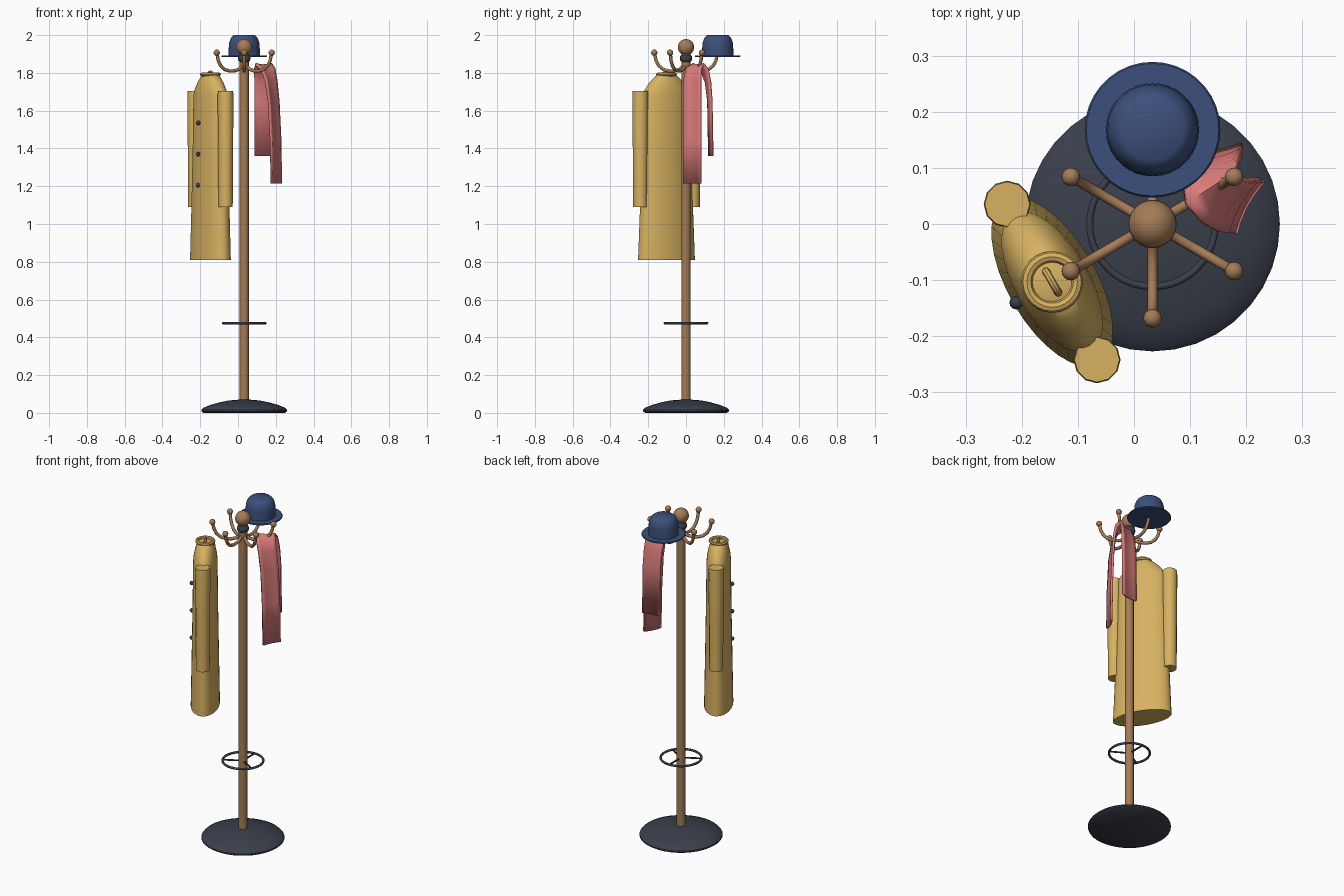
import bpy, bmesh, math
from mathutils import Vector

if "Cube" in bpy.data.objects:
    bpy.data.objects.remove(bpy.data.objects["Cube"])

PX, PY = 0.033, 0.0   # pole position


def mat(name, rgb):
    m = bpy.data.materials.new(name)
    m.diffuse_color = (*rgb, 1)
    m.use_nodes = True
    m.node_tree.nodes["Principled BSDF"].inputs["Base Color"].default_value = m.diffuse_color
    return m


WOOD = mat("wood", (0.37, 0.20, 0.095))
CHARCOAL = mat("charcoal", (0.042, 0.050, 0.070))
MUSTARD = mat("mustard", (0.68, 0.44, 0.12))
ROSE = mat("rose", (0.72, 0.20, 0.20))
NAVY = mat("navy", (0.045, 0.080, 0.20))


def finish(name, bm, material, angle=40):
    bmesh.ops.recalc_face_normals(bm, faces=bm.faces)
    me = bpy.data.meshes.new(name)
    bm.to_mesh(me)
    bm.free()
    me.materials.append(material)
    me.shade_smooth()
    me.set_sharp_from_angle(angle=math.radians(angle))
    ob = bpy.data.objects.new(name, me)
    bpy.context.collection.objects.link(ob)
    return ob


def loft(name, rings, material, close=False, angle=40):
    """Skin a list of point rings; cap the ends, or join them when close is set."""
    bm = bmesh.new()
    vs = [[bm.verts.new(p) for p in r] for r in rings]
    n = len(vs[0])
    pairs = list(zip(vs, vs[1:])) + ([(vs[-1], vs[0])] if close else [])
    for a, b in pairs:
        for i in range(n):
            j = (i + 1) % n
            bm.faces.new((a[i], a[j], b[j], b[i]))
    if not close:
        bm.faces.new(vs[0])
        bm.faces.new(vs[-1])
    return finish(name, bm, material, angle)


def oval(cx, cy, z, a, b, turn=0, n=32):
    """Ellipse ring at height z with half-axis a along the turn angle."""
    c, s = math.cos(turn), math.sin(turn)
    out = []
    for i in range(n):
        t = math.tau * i / n
        u, v = a * math.cos(t), b * math.sin(t)
        out.append((cx + u * c - v * s, cy + u * s + v * c, z))
    return out


def lathe(name, cx, cy, profile, material, n=32, angle=40):
    return loft(name, [oval(cx, cy, z, r, r, 0, n) for r, z in profile], material, angle=angle)


def ball(name, loc, r, material, u=20, v=12):
    bm = bmesh.new()
    bmesh.ops.create_uvsphere(bm, u_segments=u, v_segments=v, radius=r)
    bmesh.ops.translate(bm, verts=bm.verts, vec=loc)
    return finish(name, bm, material)


def tube(name, pts, r, material, close=False, n=10):
    """Round bar along a path lying in one plane."""
    pts = [Vector(p) for p in pts]
    k = len(pts)
    tans = []
    for i in range(k):
        a = pts[i - 1] if (close or i > 0) else pts[0]
        b = pts[(i + 1) % k] if (close or i < k - 1) else pts[-1]
        tans.append((b - a).normalized())
    side = Vector((0, 0, 1))
    for t in tans[1:]:
        c = tans[0].cross(t)
        if c.length > 0.05:
            side = c.normalized()
            break
    rings = []
    for p, t in zip(pts, tans):
        up = side.cross(t)
        rings.append([p + (side * math.cos(q) + up * math.sin(q)) * r
                      for q in (math.tau * j / n for j in range(n))])
    return loft(name, rings, material, close)


def polar(ang, r, z):
    return (PX + r * math.cos(ang), PY + r * math.sin(ang), z)


# Stand: weighted base, pole, collar and finial
lathe("base", PX, PY, [(0.215, 0), (0.227, 0.008), (0.227, 0.016), (0.217, 0.027), (0.18, 0.042),
                       (0.13, 0.056), (0.08, 0.066), (0.03, 0.07)], CHARCOAL, 36)
lathe("pole", PX, PY, [(0.024, 0.06), (0.024, 1.91)], WOOD, 20)
lathe("pole_collar", PX, PY, [(0.024, 1.858), (0.031, 1.866), (0.033, 1.876), (0.031, 1.888),
                              (0.024, 1.896)], CHARCOAL, 24)
ball("finial", (PX, PY, 1.936), 0.043, WOOD, 24, 16)

# Umbrella ring with three spokes
tube("umbrella_ring", [polar(math.tau * i / 40, 0.112, 0.475) for i in range(40)], 0.0065, CHARCOAL, True)
for i in range(3):
    a = math.radians(90 + 120 * i)
    tube(f"ring_spoke_{i}", [polar(a, 0.015, 0.475), polar(a, 0.112, 0.475)], 0.005, CHARCOAL, n=8)

# Six curved hooks with ball tips
HOOK = [(0.015, 1.835), (0.035, 1.818), (0.06, 1.811), (0.09, 1.81), (0.12, 1.818),
        (0.144, 1.838), (0.159, 1.866), (0.166, 1.9)]
for i in range(6):
    a = math.radians(30 + 60 * i)
    tube(f"hook_{i}", [polar(a, r, z) for r, z in HOOK], 0.009, WOOD)
    ball(f"hook_tip_{i}", polar(a, 0.168, 1.907), 0.0165, WOOD, 16, 10)

# Bowler hat on the rear hook
HX, HY = PX, 0.168
lathe("hat_brim", HX, HY, [(0.118, 1.884), (0.121, 1.888), (0.118, 1.893), (0.08, 1.893)], NAVY, 36)
lathe("hat_crown", HX, HY, [(0.083, 1.89), (0.082, 1.935), (0.080, 1.958), (0.075, 1.976),
                            (0.067, 1.99), (0.055, 2.0)], NAVY, 36)

# Coat hung on the left front hook, facing outwards
OUT = math.radians(210)
AX = math.radians(120)
CX, CY, _ = polar(OUT, 0.2066, 0)
COAT = [(0.81, 0.168, 0.079), (1.1, 0.156, 0.074), (1.4, 0.146, 0.069), (1.68, 0.140, 0.066),
        (1.71, 0.130, 0.063), (1.75, 0.098, 0.055), (1.775, 0.072, 0.047), (1.79, 0.050, 0.042)]
loft("coat_body", [oval(CX, CY, z, a, b, AX) for z, a, b in COAT], MUSTARD)
for s in (-1, 1):
    sx, sy = CX + s * 0.16 * math.cos(AX), CY + s * 0.16 * math.sin(AX)
    lathe(f"coat_sleeve_{s}", sx, sy, [(0.038, 1.09), (0.040, 1.4), (0.042, 1.68), (0.040, 1.705)],
          MUSTARD, 12, 50)

# Coat neck: rolled collar and hanging loop
tube("coat_collar", oval(CX, CY, 1.792, 0.045, 0.045, 0, 24), 0.010, MUSTARD, True, 8)
loop = []
for i in range(16):
    t = math.tau * i / 16
    u = 0.022 * math.cos(t)
    loop.append((CX + u * math.cos(AX), CY + u * math.sin(AX), 1.79 + 0.016 * math.sin(t)))
tube("coat_hanging_loop", loop, 0.007, MUSTARD, True, 8)

# Coat buttons
for i, z in enumerate((1.535, 1.37, 1.205)):
    ball(f"coat_button_{i}", polar(OUT, 0.2066 + 0.074, z), 0.012, CHARCOAL, 12, 8)

# Scarf draped over the right rear hook: centre x, y, z and width direction
SCARF = [(0.200, 0.034, 1.215, 62), (0.196, 0.034, 1.45, 62), (0.186, 0.034, 1.65, 61),
         (0.172, 0.035, 1.76, 57), (0.156, 0.043, 1.82, 48), (0.137, 0.065, 1.842, 33),
         (0.137, 0.093, 1.818, 20), (0.139, 0.113, 1.75, 12), (0.141, 0.123, 1.65, 8),
         (0.142, 0.128, 1.36, 8)]
ROWS = 7
bm = bmesh.new()
grid = []
for i, (x, y, z, deg) in enumerate(SCARF):
    c, s = math.cos(math.radians(deg)), math.sin(math.radians(deg))
    before, after = SCARF[max(i - 1, 0)], SCARF[min(i + 1, len(SCARF) - 1)]
    along = Vector(after[:3]) - Vector(before[:3])
    out = Vector((c, s, 0)).cross(along).normalized()
    row = []
    for j in range(ROWS):
        w = 2 * j / (ROWS - 1) - 1
        row.append(bm.verts.new(Vector((x + w * 0.053 * c, y + w * 0.053 * s, z)) - out * 0.007 * (w * w - 0.4) * -1))
    grid.append(row)
for a, b in zip(grid, grid[1:]):
    for j in range(ROWS - 1):
        bm.faces.new((a[j], a[j + 1], b[j + 1], b[j]))
scarf = finish("scarf", bm, ROSE, 60)
thick = scarf.modifiers.new("thickness", 'SOLIDIFY')
thick.thickness = 0.013
thick.offset = 0
